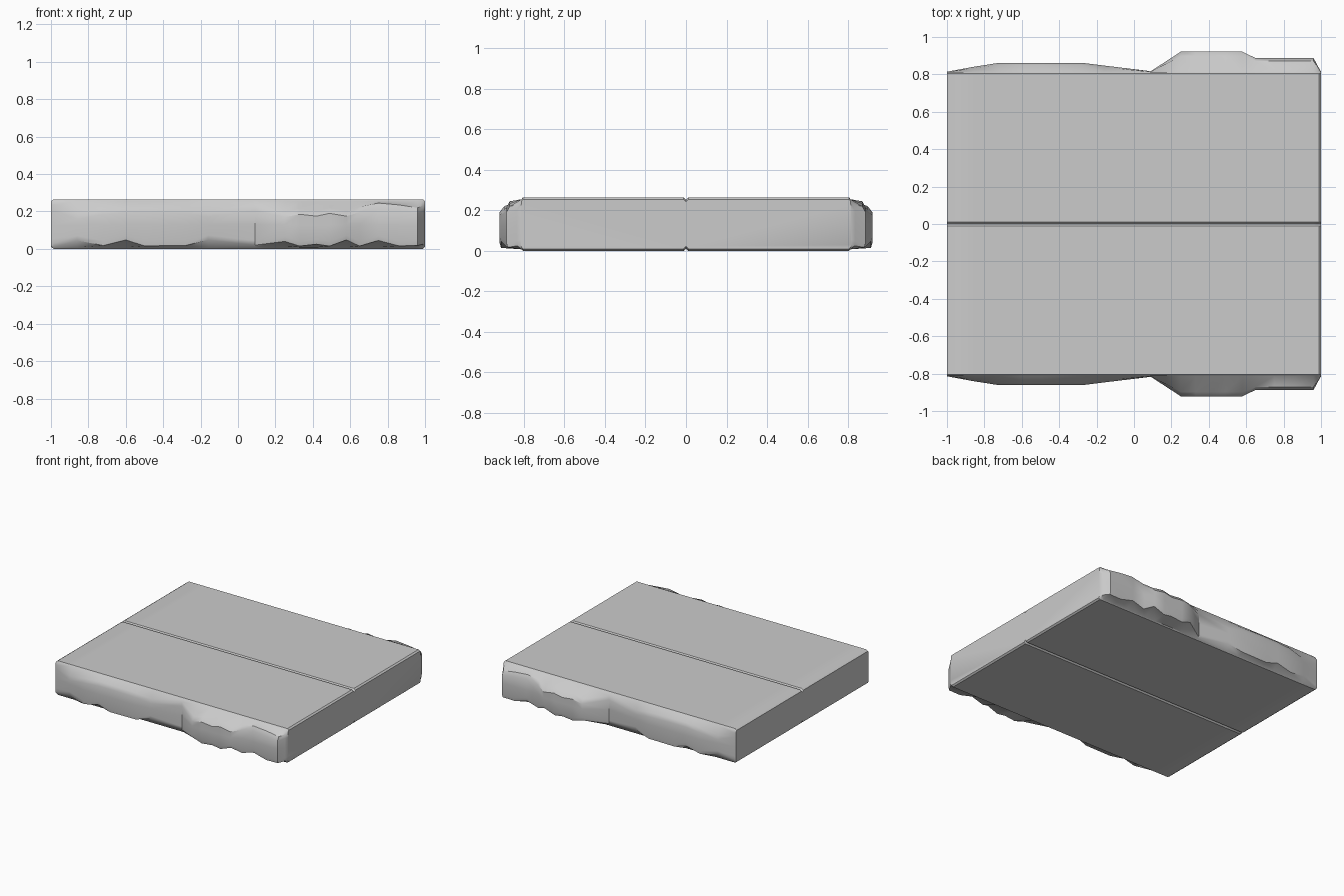
import bpy, bmesh

if "Cube" in bpy.data.objects:
    bpy.data.objects.remove(bpy.data.objects["Cube"])

H = 0.265      # slab height
Y = 0.805      # edge of the flat top
B = 0.012      # edge bevel and groove size

# rough edge columns: x, bulge depth, bulge bottom z, bulge top z
COLS = [
    (-0.985, 0.012, 0.030, 0.235), (-0.86, 0.035, 0.045, 0.190),
    (-0.72, 0.057, 0.018, 0.215), (-0.60, 0.057, 0.048, 0.225),
    (-0.50, 0.057, 0.016, 0.225), (-0.28, 0.057, 0.018, 0.220),
    (-0.16, 0.042, 0.048, 0.200), (0.09, 0.012, 0.020, 0.235),
    (0.25, 0.116, 0.040, 0.200), (0.33, 0.116, 0.015, 0.215),
    (0.42, 0.116, 0.025, 0.205), (0.49, 0.116, 0.015, 0.220),
    (0.58, 0.116, 0.048, 0.205), (0.65, 0.082, 0.015, 0.225),
    (0.75, 0.082, 0.045, 0.245), (0.86, 0.082, 0.016, 0.235),
    (0.96, 0.082, 0.018, 0.220), (0.988, 0.030, 0.025, 0.230)]


def section(d, lo, hi, inset=0.0):
    """Half cross-section from the lower groove round to the upper groove."""
    b, t = inset, H - inset
    return [(0, b + B), (B, b), (Y, b), (Y + 0.008, b + 0.008),
            (Y + d * 0.93, lo), (Y + d, lo + 0.025), (Y + d, 0.13),
            (Y + d, hi - 0.03), (Y + d * 0.8, hi),
            (Y + 0.008, t - 0.010), (Y, t), (B, t), (0, t - B)]


bm = bmesh.new()
end = section(0.010, 0.03, 0.235, 0.010)
rings = [(-1.0, end)] + [(c[0], section(*c[1:])) for c in COLS] + [(1.0, end)]
loops = [[bm.verts.new((x, y, z)) for y, z in pts] for x, pts in rings]
for a, b in zip(loops, loops[1:]):
    for i in range(len(a) - 1):
        bm.faces.new((a[i], b[i], b[i + 1], a[i + 1]))
bm.faces.new(loops[0])
bm.faces.new(loops[-1][::-1])
bmesh.ops.recalc_face_normals(bm, faces=bm.faces)

# make sure the normals of the open half shell point outwards
bm.faces.ensure_lookup_table()
top = max(bm.faces, key=lambda f: f.calc_center_median().z)
if top.normal.z < 0:
    bmesh.ops.reverse_faces(bm, faces=bm.faces)

mesh = bpy.data.meshes.new("rough_edged_slab")
bm.to_mesh(mesh)
bm.free()
slab = bpy.data.objects.new("rough_edged_slab", mesh)
bpy.context.collection.objects.link(slab)

# second half of the slab
mirror = slab.modifiers.new("mirror_halves", 'MIRROR')
mirror.use_axis = (False, True, False)
bpy.context.view_layer.objects.active = slab
slab.select_set(True)
bpy.ops.object.modifier_apply(modifier=mirror.name)
bpy.ops.object.shade_smooth_by_angle(angle=0.6)
